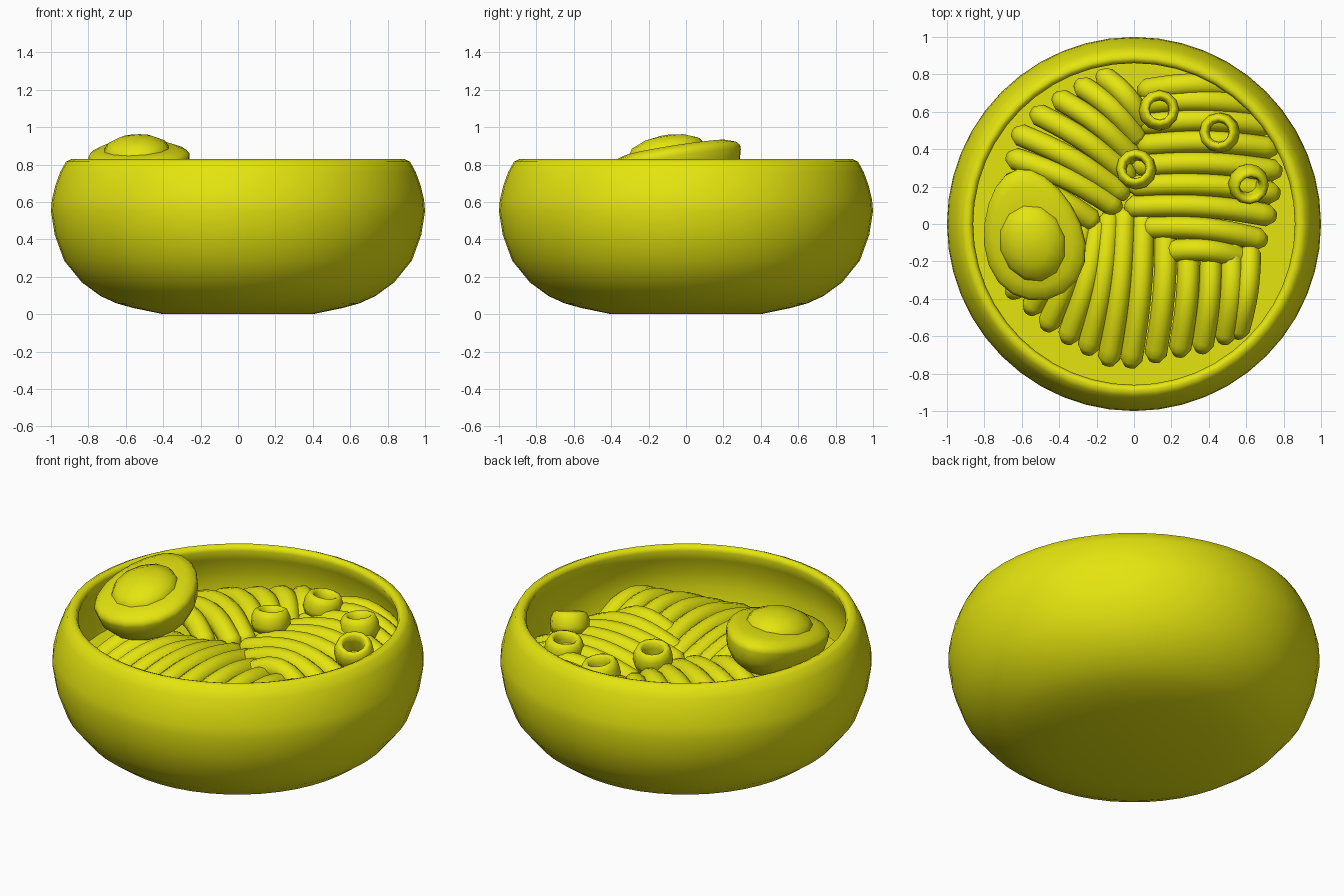
import bpy, bmesh, math
from mathutils import Vector, Matrix

if "Cube" in bpy.data.objects:
    bpy.data.objects.remove(bpy.data.objects["Cube"])

mat = bpy.data.materials.new("yellow")
mat.diffuse_color = (0.78, 0.78, 0.005, 1)
mat.use_nodes = True
mat.node_tree.nodes["Principled BSDF"].inputs["Base Color"].default_value = mat.diffuse_color


def finish(name, bm, angle=50):
    """Turn a bmesh into a smooth shaded object."""
    bmesh.ops.recalc_face_normals(bm, faces=bm.faces)
    me = bpy.data.meshes.new(name)
    bm.to_mesh(me)
    bm.free()
    ob = bpy.data.objects.new(name, me)
    bpy.context.collection.objects.link(ob)
    me.materials.append(mat)
    bpy.ops.object.select_all(action='DESELECT')
    ob.select_set(True)
    bpy.context.view_layer.objects.active = ob
    bpy.ops.object.shade_smooth_by_angle(angle=math.radians(angle))
    return ob


def lathe(bm, profile, seg, closed=False):
    """Spin (radius, z) points round the z axis."""
    rings = [[bm.verts.new((r * math.cos(2 * math.pi * i / seg),
                            r * math.sin(2 * math.pi * i / seg), z))
              for i in range(seg)] for r, z in profile]
    pairs = list(zip(rings, rings[1:])) + ([(rings[-1], rings[0])] if closed else [])
    for a, b in pairs:
        for i in range(seg):
            j = (i + 1) % seg
            bm.faces.new((a[i], a[j], b[j], b[i]))
    if not closed:
        bm.faces.new(rings[0])
        bm.faces.new(rings[-1])


# Bowl: rounded outside, rolled rim, hollow inside
bm = bmesh.new()
lathe(bm, [(0.40, 0), (0.56, 0.033), (0.65, 0.058), (0.735, 0.097), (0.835, 0.17), (0.93, 0.287),
           (0.98, 0.425), (1.0, 0.55), (0.995, 0.61), (0.976, 0.69), (0.95, 0.76),
           (0.92, 0.815), (0.89, 0.83), (0.87, 0.822), (0.86, 0.80), (0.885, 0.74),
           (0.91, 0.66), (0.92, 0.57), (0.90, 0.45), (0.85, 0.32), (0.76, 0.21),
           (0.65, 0.14), (0.40, 0.08)], 48)
finish("bowl", bm)

# Broth surface
bm = bmesh.new()
bmesh.ops.create_circle(bm, cap_ends=True, segments=48, radius=0.905,
                        matrix=Matrix.Translation((0, 0, 0.47)))
finish("broth", bm)


def noodle(bm, a, b, bulge, z_in, z_out, z_mid, r=0.06, steps=10, sides=10):
    """Arched tube from a to b with tapered ends."""
    a, b = Vector(a), Vector(b)
    side = Vector((a.y - b.y, b.x - a.x)).normalized()
    length = (b - a).length
    rise = z_mid - (z_in + z_out) / 2
    ts = [0, 0.035 / length] + [i / steps for i in range(1, steps)] + [1 - 0.035 / length, 1]
    rings = []
    for k, t in enumerate(ts):
        s = math.sin(math.pi * t)
        ds = math.pi * math.cos(math.pi * t)
        p = a.lerp(b, t) + side * bulge * s
        c = Vector((p.x, p.y, z_in + (z_out - z_in) * t + rise * s))
        d2 = (b - a) + side * bulge * ds
        d = Vector((d2.x, d2.y, z_out - z_in + rise * ds)).normalized()
        u = d.cross(Vector((0, 0, 1))).normalized()
        v = u.cross(d)
        rad = r * (0.55 if k in (0, len(ts) - 1) else 1)
        rings.append([bm.verts.new(c + rad * (u * math.cos(2 * math.pi * i / sides)
                                              + v * math.sin(2 * math.pi * i / sides)))
                      for i in range(sides)])
    for p, q in zip(rings, rings[1:]):
        for i in range(sides):
            j = (i + 1) % sides
            bm.faces.new((p[i], p[j], q[j], q[i]))
    bm.faces.new(rings[0])
    bm.faces.new(rings[-1])


# Three bundles of noodles: (inner end, outer end) pairs, bulge, heights
bundles = {
    "noodles_front": ([((-.45, 0), (-.66, -.38)), ((-.36, 0), (-.56, -.47)),
                       ((-.27, .01), (-.47, -.56)), ((-.19, .02), (-.36, -.63)),
                       ((-.13, .06), (-.25, -.69)), ((-.05, .08), (-.14, -.75)),
                       ((.05, .06), (-.02, -.76)), ((.17, 0), (.11, -.73)),
                       ((.29, -.05), (.24, -.70)), ((.41, -.08), (.36, -.68)),
                       ((.52, -.10), (.48, -.63)), ((.62, -.12), (.55, -.60))],
                      0.02, 0.55, 0.51, 0.625),
    "noodles_left": ([((-.2, .0), (-.68, .24)), ((-.08, .08), (-.67, .36)),
                      ((-.04, .15), (-.64, .49)), ((-.01, .24), (-.54, .60)),
                      ((.01, .34), (-.42, .68)), ((.03, .44), (-.30, .75)),
                      ((.05, .53), (-.18, .80))],
                     -0.028, 0.57, 0.54, 0.65),
    "noodles_right": ([((.16, -.15), (.60, -.19)), ((.05, -.02), (.70, -.09)),
                       ((-.04, .09), (.75, .04)), ((-.02, .20), (.77, .16)),
                       ((.0, .31), (.78, .28)), ((.02, .42), (.76, .40)),
                       ((.03, .53), (.73, .52)), ((.03, .64), (.68, .62)),
                       ((.03, .71), (.60, .72))],
                      0.03, 0.57, 0.53, 0.65),
}
for name, (strands, bulge, z_in, z_out, z_mid) in bundles.items():
    bm = bmesh.new()
    for a, b in strands:
        noodle(bm, a, b, bulge, z_in, z_out, z_mid)
    finish(name, bm, 60)


def frame(loc, normal, spin=0):
    """Matrix that puts local z along a tilted normal."""
    q = Vector((0, 0, 1)).rotation_difference(Vector(normal))
    return Matrix.Translation(loc) @ q.to_matrix().to_4x4() @ Matrix.Rotation(spin, 4, 'Z')


# Halved egg: tapered half ellipsoid, cut face with a softened edge
egg = frame((-0.545, -0.06, 0.868), (-0.07, -0.17, 1), math.radians(13))
bm = bmesh.new()
under = [(math.sin(math.radians(t)), -0.04 - 0.21 * math.cos(math.radians(t)))
         for t in (3, 18, 36, 54, 72, 90)]
lathe(bm, under + [(1.0, -0.02), (0.95, 0.0), (0.78, 0.02), (0.4, 0.025)], 20)
for v in bm.verts:
    k = 1 - 0.18 * v.co.y
    v.co = (v.co.x * 0.265 * k, v.co.y * 0.36, v.co.z)
bm.transform(egg)
finish("egg_white", bm, 50)

# Yolk dome
bm = bmesh.new()
lathe(bm, [(1, -0.2), (1, 0.15), (0.87, 0.55), (0.5, 0.88), (0.12, 1.0)], 12)
bm.transform(egg @ Matrix.Translation((-0.005, -0.04, 0)) @ Matrix.Diagonal((0.18, 0.215, 0.095, 1)))
finish("egg_yolk", bm, 60)

# Spring onion rings, each tilted its own way
onions = [((.135, .61, .695), (.1, .12, 1)), ((.455, .49, .70), (-.12, .05, 1)),
          ((.615, .21, .70), (.2, -.35, 1)), ((.01, .295, .69), (-.08, .15, 1))]
for i, (loc, normal) in enumerate(onions):
    bm = bmesh.new()
    lathe(bm, [(.095, -.065), (.108, -.03), (.104, .02), (.09, .048), (.074, .055),
               (.06, .045), (.053, .01), (.055, -.065)], 12, closed=True)
    bm.transform(frame(loc, normal))
    finish("spring_onion_%d" % (i + 1), bm, 75)
